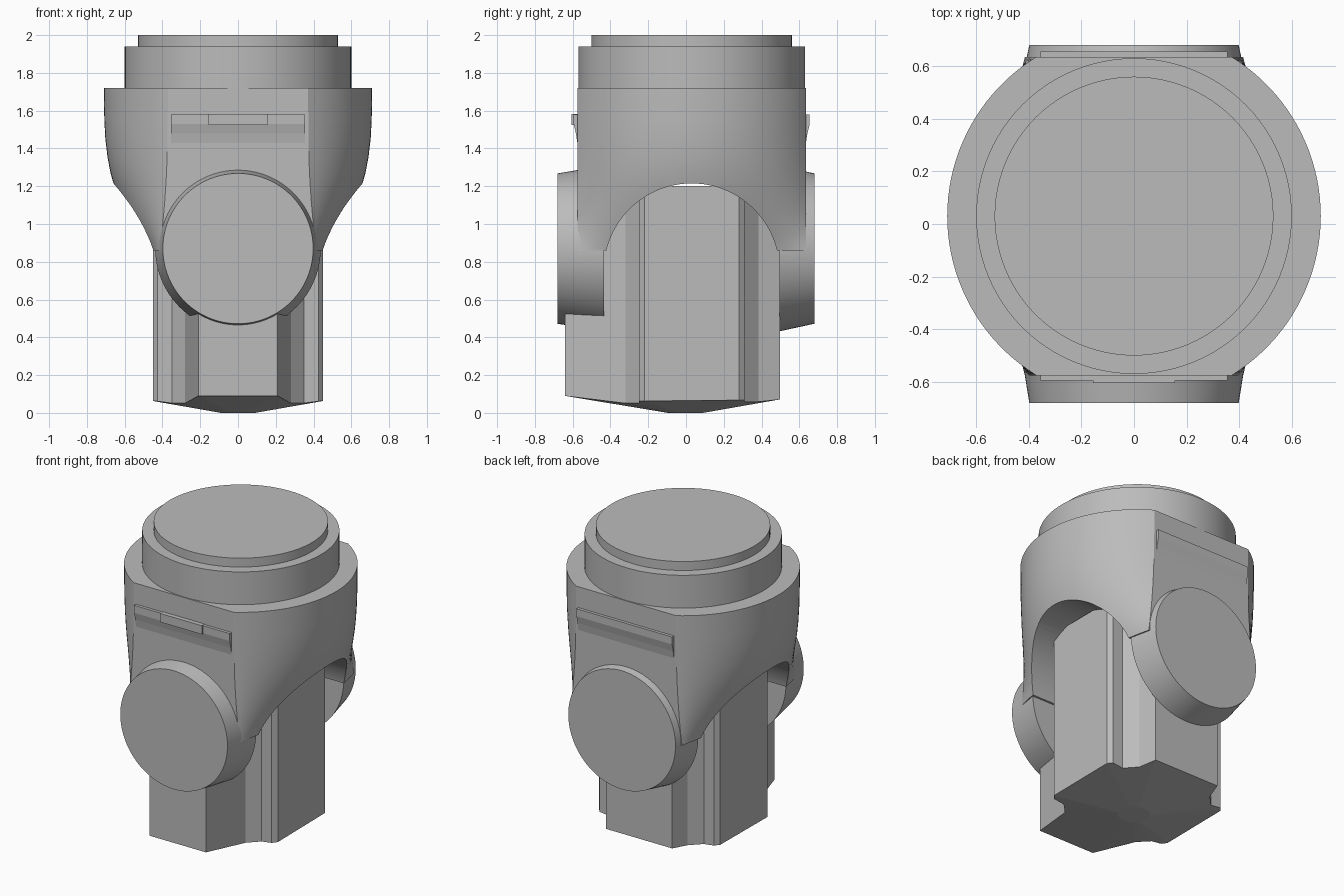
import bpy, bmesh, math
from mathutils import Matrix, Vector

cube = bpy.data.objects.get("Cube")
if cube:
    bpy.data.objects.remove(cube)

grey = bpy.data.materials.new("matte grey")
grey.use_nodes = True
grey.diffuse_color = (0.5, 0.5, 0.5, 1)
grey.node_tree.nodes["Principled BSDF"].inputs["Base Color"].default_value = (0.5, 0.5, 0.5, 1)

AXIS_Y = 0.03     # depth of the upper turning axis
FLAT = 0.605      # distance from that axis to the front and back flats
RADIUS = 0.71     # yoke radius
PIVOT_Z = 0.87    # height of the pivot


def add_object(name, bm):
    bmesh.ops.recalc_face_normals(bm, faces=bm.faces)
    mesh = bpy.data.meshes.new(name)
    bm.to_mesh(mesh)
    bm.free()
    mesh.materials.append(grey)
    obj = bpy.data.objects.new(name, mesh)
    bpy.context.collection.objects.link(obj)
    return obj


def make_active(obj):
    bpy.ops.object.select_all(action='DESELECT')
    obj.select_set(True)
    bpy.context.view_layer.objects.active = obj


def smooth(obj):
    make_active(obj)
    bpy.ops.object.shade_smooth_by_angle(angle=math.radians(30))


def loft(name, rings):
    """Skin matching rings of points and cap both ends."""
    bm = bmesh.new()
    loops = [[bm.verts.new(p) for p in ring] for ring in rings]
    for a, b in zip(loops, loops[1:]):
        for i in range(len(a)):
            j = (i + 1) % len(a)
            bm.faces.new((a[i], a[j], b[j], b[i]))
    bm.faces.new(loops[0])
    bm.faces.new(loops[-1])
    return add_object(name, bm)


def cylinder(name, start, end, r1, r2, segments=96):
    start, end = Vector(start), Vector(end)
    axis = end - start
    turn = axis.to_track_quat('Z', 'Y').to_matrix().to_4x4()
    bm = bmesh.new()
    bmesh.ops.create_cone(bm, cap_ends=True, segments=segments, radius1=r1, radius2=r2,
                          depth=axis.length,
                          matrix=Matrix.Translation((start + end) / 2) @ turn)
    return add_object(name, bm)


# Top cap and neck
smooth(cylinder("top_cap", (0, AXIS_Y, 1.9), (0, AXIS_Y, 2.0), 0.53, 0.53))
smooth(cylinder("neck", (0, AXIS_Y, 1.68), (0, AXIS_Y, 1.94), 0.60, 0.60))


# Yoke: clipped circle blending down into two narrow cheeks
def yoke_ring(z, t, steps=40):
    limit = math.asin(FLAT / RADIUS)
    side = []
    for i in range(steps + 1):
        a = -limit + 2 * limit * i / steps
        y = RADIUS * math.sin(a)
        narrow = 0.49 - 0.075 * (y / FLAT) ** 2
        side.append((RADIUS * math.cos(a) * (1 - t) + narrow * t, y))
    outline = side + [(-x, -y) for x, y in side]
    return [(x, y + AXIS_Y, z) for x, y in outline]


blend = [(1.72, 0), (1.55, .01), (1.45, .035), (1.35, .09), (1.27, .16), (1.2, .25),
         (1.13, .36), (1.06, .49), (1.0, .62), (.94, .77), (.9, .89), (.86, 1)]
yoke = loft("yoke", [yoke_ring(z, t) for z, t in blend])

# Arched opening through the yoke
arch = [(math.cos(i * math.pi / 48) * 0.465 + AXIS_Y, math.sin(i * math.pi / 48) * 0.465 + 0.75)
        for i in range(49)]
arch += [(AXIS_Y - 0.465, 0.3), (AXIS_Y + 0.465, 0.3)]
cutter = loft("arch_cutter", [[(x, y, z) for y, z in arch] for x in (-1, 1)])
cutter.hide_render = True
cut = yoke.modifiers.new("arch", 'BOOLEAN')
cut.operation = 'DIFFERENCE'
cut.solver = 'EXACT'
cut.object = cutter
make_active(yoke)
bpy.ops.object.modifier_apply(modifier="arch")
bpy.data.objects.remove(cutter)
smooth(yoke)

# Tapered pivot discs and the sloped pads above them
pad_profile = [(-0.02, 1.58), (0.02, 1.58), (0.02, 1.53), (0.008, 1.48), (0.0, 1.43), (-0.02, 1.43)]
for name, sign, inner, outer in (("front", -1, -0.435, -0.68), ("back", 1, 0.495, 0.68)):
    smooth(cylinder(name + "_pivot_disc", (0, inner, PIVOT_Z), (0, outer, PIVOT_Z), 0.438, 0.398))
    face_y = AXIS_Y + sign * FLAT
    loft(name + "_pad", [[(x, face_y + sign * d, z) for d, z in pad_profile]
                         for x in (-0.355, 0.355)])

# Small raised plate on the front pad
plate_y = AXIS_Y - FLAT - 0.03
loft("front_plate", [[(x, y, z) for y, z in ((plate_y, 1.525), (plate_y, 1.583),
                                             (plate_y + 0.05, 1.583), (plate_y + 0.05, 1.525))]
                     for x in (-0.155, 0.155)])

# Notched post with a shallow conical underside
half = [(.21, -.64), (.28, -.32), (.35, -.25), (.425, -.25), (.45, -.22),
        (.45, .28), (.425, .31), (.35, .31), (.28, .385), (.245, .497)]
outline = half + [(-x, y) for x, y in reversed(half)]
tip, base, top = [], [], []
for x, y in outline:
    r = math.hypot(x, y)
    tip.append((x * 0.1 / r, y * 0.1 / r, 0))
    base.append((x, y, (r - 0.1) * 0.157))
    top.append((x, y, 1.2))
loft("post", [tip, base, top])
